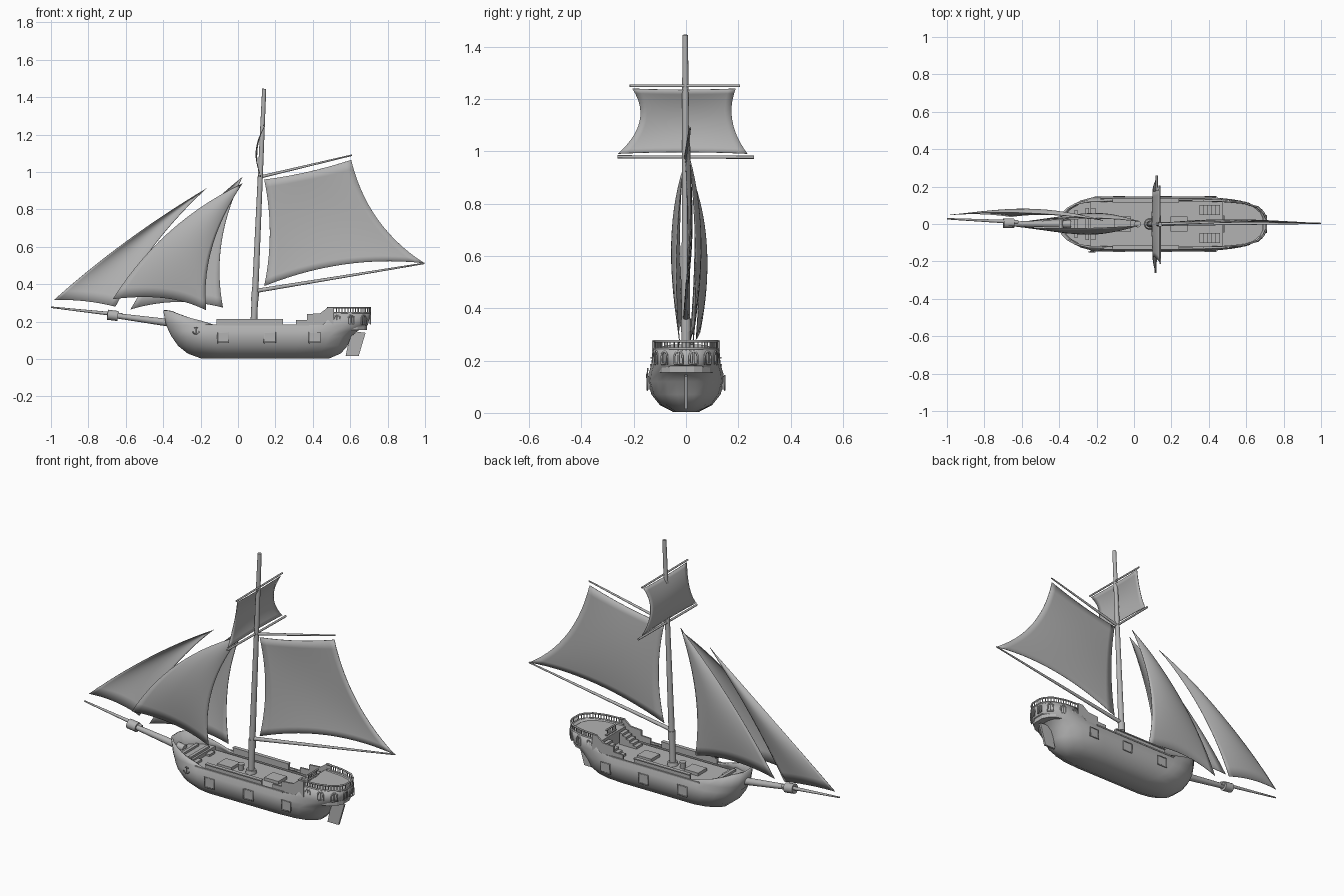
import bpy, bmesh, math
from mathutils import Vector, Matrix

cube = bpy.data.objects.get("Cube")
if cube:
    bpy.data.objects.remove(cube)

GREY = (0.45, 0.45, 0.45, 1)
mat = bpy.data.materials.new("plain grey")
mat.use_nodes = True
mat.diffuse_color = GREY
mat.node_tree.nodes["Principled BSDF"].inputs["Base Color"].default_value = GREY


def link(name, data):
    ob = bpy.data.objects.new(name, data)
    bpy.context.scene.collection.objects.link(ob)
    data.materials.append(mat)
    return ob


def finish(name, bm, smooth=False, recalc=True):
    if recalc:
        bmesh.ops.recalc_face_normals(bm, faces=bm.faces)
    me = bpy.data.meshes.new(name)
    bm.to_mesh(me)
    bm.free()
    ob = link(name, me)
    if smooth:
        bpy.ops.object.select_all(action='DESELECT')
        ob.select_set(True)
        bpy.context.view_layer.objects.active = ob
        bpy.ops.object.shade_smooth_by_angle(angle=math.radians(40))
    return ob


def boxes(name, items):
    """Each item is (centre, size)."""
    bm = bmesh.new()
    for c, s in items:
        bmesh.ops.create_cube(bm, size=1, matrix=Matrix.Translation(c) @ Matrix.Diagonal((*s, 1)))
    return finish(name, bm)


def spar(name, a, b, r1, r2):
    a, b = Vector(a), Vector(b)
    d = b - a
    bm = bmesh.new()
    m = Matrix.Translation((a + b) / 2) @ d.to_track_quat('Z', 'Y').to_matrix().to_4x4()
    bmesh.ops.create_cone(bm, cap_ends=True, segments=14, radius1=r1, radius2=r2, depth=d.length, matrix=m)
    return finish(name, bm, True)


def tubes(name, paths, r):
    cu = bpy.data.curves.new(name, 'CURVE')
    cu.dimensions = '3D'
    cu.bevel_depth = r
    cu.bevel_resolution = 1
    cu.use_fill_caps = True
    for path in paths:
        sp = cu.splines.new('POLY')
        sp.points.add(len(path) - 1)
        for p, co in zip(sp.points, path):
            p.co = (*co, 1)
    return link(name, cu)


def slab(name, pts, vec):
    """Flat polygon extruded along a vector."""
    bm = bmesh.new()
    f = bm.faces.new([bm.verts.new(p) for p in pts])
    ex = bmesh.ops.extrude_face_region(bm, geom=[f])["geom"]
    bmesh.ops.translate(bm, vec=vec, verts=[v for v in ex if isinstance(v, bmesh.types.BMVert)])
    return finish(name, bm)


# Hull plan: offsets from each end paired with a share of the half width
BOW = [(0, .25), (.012, .45), (.04, .68), (.085, .88), (.15, 1)]
STERN = [(.22, 1), (.12, .93), (.05, .75), (.015, .5), (0, .25)]


def side(xb, xs, hw, n=12):
    a, b = xb + .15, xs - .22
    mid = [(a + (b - a) * i / n, hw) for i in range(1, n)]
    return [(xb + d, hw * w) for d, w in BOW] + mid + [(xs - d, hw * w) for d, w in STERN]


def loop(xb, xs, hw):
    s = side(xb, xs, hw)
    return [(x, -y) for x, y in s] + [(x, y) for x, y in reversed(s)]


def sheer(x):
    if x < -.17:
        return .2 + .06 * min(1, (-.17 - x) / .2) ** 1.3
    return .245 if x > .44 else .183


# Hull shell
LEVELS = [(.004, -.2, .49, .05), (.03, -.27, .55, .1), (.07, -.32, .585, .132), (.12, -.355, .605, .147),
          (.15, -.37, .64, .143), (.183, -.385, .695, .133), (None, -.4, .71, .126)]
bm = bmesh.new()
rings = [[bm.verts.new((x, y, sheer(x) if z is None else z)) for x, y in loop(xb, xs, hw)]
         for z, xb, xs, hw in LEVELS]
bm.faces.new(rings[0])
for lo, hi in zip(rings, rings[1:]):
    for i in range(len(lo)):
        j = (i + 1) % len(lo)
        vs = [lo[i], lo[j], hi[j], hi[i]]
        bm.faces.new(vs)
bmesh.ops.remove_doubles(bm, verts=bm.verts, dist=.002)
hull = finish("hull", bm, True)
sol = hull.modifiers.new("thickness", 'SOLIDIFY')
sol.thickness = .01
sol.offset = -1


# Decks
def deck(name, x0, x1, z0, z1):
    pts = [(min(max(x, x0), x1), y, z0) for x, y in loop(-.375, .69, .122)]
    clean = [p for i, p in enumerate(pts) if p != pts[i - 1]]
    keep = [p for i, p in enumerate(clean)
            if not (clean[i - 1][0] == p[0] == clean[(i + 1) % len(clean)][0])]
    return slab(name, keep, (0, 0, z1 - z0))


deck("main_deck", -1, 1, .155, .165)
deck("fore_deck", -1, -.23, .16, .187)
deck("poop_deck", .47, 1, .16, .237)

# Bulwarks, keel band and deck fittings
for s, tag in ((-1, "right"), (1, "left")):
    y = s * .13
    slab("long_bulwark_" + tag, [(-.115, y, .175), (-.115, y, .21), (.24, y, .21), (.24, y, .175)], (0, -s * .012, 0))
    prof = [(.31, .175), (.31, .208), (.37, .21), (.37, .24), (.44, .245), (.48, .276), (.51, .276), (.51, .175)]
    slab("quarter_bulwark_" + tag, [(x, y, z) for x, z in prof], (0, -s * .01, 0))
    boxes("rail_cap_" + tag, [((.0625, s * .125, .21), (.355, .022, .006)),
                              ((.1, s * .133, .182), (.56, .008, .008))])
    boxes("poop_stair_" + tag, [((.36 + .022 * i, s * .075, .165 + .0065 * (i + 1)), (.022, .055, .013 * (i + 1)))
                                for i in range(5)])
    boxes("fore_stair_" + tag, [((-.218, s * .06, .171), (.025, .05, .012))])
    # Gun ports: framed lids standing off the side
    boxes("gun_ports_" + tag, [((x, s * .143, .115), (.055, .009, .05)) for x in (-.08, .17, .41)])
    tubes("gun_port_frames_" + tag, [[(x + a * .03, s * .148, .115 + b * .028) for a, b in
          ((-1, -1), (1, -1), (1, 1), (-1, 1), (-1, -1))] for x in (-.08, .17, .41)], .003)
boxes("deck_hatches", [((-.06, 0, .172), (.09, .08, .02)), ((.24, 0, .172), (.09, .08, .02))])
boxes("fore_beams", [((-.25, 0, .192), (.018, .17, .014)), ((-.31, 0, .192), (.018, .15, .014))])
spar("capstan", (.02, 0, .165), (.02, 0, .2), .014, .018)
spar("mast_collar", (.084, 0, .165), (.085, 0, .185), .03, .026)


# Poop railing
def upper_width(x, xb=-.4, xs=.71, hw=.126):
    pts = side(xb, xs, hw)
    for (x0, y0), (x1, y1) in zip(pts, pts[1:]):
        if x0 <= x <= x1 and x1 > x0:
            return y0 + (y1 - y0) * (x - x0) / (x1 - x0)
    return pts[-1][1]


half = [(x, y) for x, y in side(-.4, .707, .122) if x > .5]
run = [(.48, -.122)] + [(x, -y) for x, y in half] + [(x, y) for x, y in reversed(half)] + [(.48, .122)]
run_3d = [Vector((x, y, 0)) for x, y in run]
front = [Vector((.48, -.045, 0)), Vector((.48, .045, 0))]
for name, path in (("stern_railing", run_3d), ("poop_front_railing", front)):
    posts = []
    for a, b in zip(path, path[1:]):
        n = max(1, round((b - a).length / .016))
        posts += [a.lerp(b, i / n) for i in range(n)]
    tubes(name + "_posts", [[p + Vector((0, 0, .237)), p + Vector((0, 0, .273))] for p in posts], .0028)
    tubes(name + "_top", [[p + Vector((0, 0, .274)) for p in path]], .005)
    tubes(name + "_foot", [[p + Vector((0, 0, .246)) for p in path]], .005)

# Arched windows around the stern
arch = [(-1, 0), (-1, .6)] + [(-math.cos(t * math.pi / 6), .6 + .4 * math.sin(t * math.pi / 6)) for t in range(1, 6)]
arch += [(1, .6), (1, 0), (-1, 0)]
frames = []
for x in (.53, .605, .673, .71):
    for s in (-1, 1):
        if x > .7:
            pos, tan = Vector((.708, s * .029, 0)), Vector((0, 1, 0))
        else:
            pos = Vector((x, s * upper_width(x), 0))
            tan = Vector((x + .01, s * upper_width(x + .01), 0)) - Vector((x - .01, s * upper_width(x - .01), 0))
            tan.normalize()
        for shape in (arch, [(0, 0), (0, 1)]):
            frames.append([pos + tan * u * .016 + Vector((0, 0, .187 + .048 * v)) for u, v in shape])
tubes("stern_window_frames", frames, .004)

# Rudder and anchor
slab("rudder", [(.6, -.006, .13), (.645, -.006, .145), (.682, -.006, .14), (.645, -.006, .015), (.575, -.006, .015)],
     (0, .012, 0))
AX, AZ = -.225, .152
hook = [(AX + .018 * math.sin(a / 5), -.149, AZ - .018 * math.cos(a / 5)) for a in range(-7, 8)]
tubes("anchor", [[(AX, -.146, AZ + .02), (AX, -.149, AZ - .018)], hook,
                 [(AX - .01, -.146, AZ + .013), (AX + .01, -.146, AZ + .013)]], .003)

# Mast, spars and bowsprit
spar("mast", (.083, 0, .16), (.14, -.003, 1.445), .018, .011)
spar("mast_band", (.09, 0, .31), (.092, 0, .36), .02, .02)
spar("boom", (.1, 0, .365), (.998, .004, .512), .011, .004)
spar("gaff", (.125, 0, .975), (.61, .015, 1.09), .008, .004)
spar("upper_yard", (.14, -.215, 1.25), (.137, .207, 1.25), .005, .005)
spar("lower_yard", (.115, -.262, .979), (.122, .26, .977), .006, .006)
spar("bowsprit", (-.34, 0, .19), (-.7, 0, .238), .021, .013)
spar("jib_boom", (-.62, .01, .235), (-1, .028, .277), .011, .004)
spar("bowsprit_cap", (-.642, .004, .23), (-.698, .004, .237), .027, .027)


# Sails: patch between four curved edges with an extra belly
def sail(name, corners, bows, belly, n=14):
    a, b, c, d = (Vector(p) for p in corners)   # foot a-b, head d-c
    foot, head, left, right = (Vector(p) for p in bows)
    belly = Vector(belly)
    bm = bmesh.new()
    grid = []
    for j in range(n + 1):
        v = j / n
        row = []
        for i in range(n + 1):
            u = i / n
            hu, hv = 4 * u * (1 - u), 4 * v * (1 - v)
            p = a.lerp(b, u).lerp(d.lerp(c, u), v)
            p += hu * (foot * (1 - v) + head * v) + hv * (left * (1 - u) + right * u) + hu * hv * belly
            row.append(bm.verts.new(p))
        grid.append(row)
    for j in range(n):
        for i in range(n):
            bm.faces.new([grid[j][i], grid[j][i + 1], grid[j + 1][i + 1], grid[j + 1][i]])
    bmesh.ops.remove_doubles(bm, verts=bm.verts, dist=.0005)
    ob = finish(name, bm, True)
    m = ob.modifiers.new("cloth", 'SOLIDIFY')
    m.thickness = .003


sail("main_sail", [(.14, 0, .39), (.997, .004, .512), (.605, .015, 1.065), (.14, 0, .96)],
     [(0, .008, .055), (0, 0, -.012), (.03, .008, 0), (-.055, .008, -.04)], (0, .008, 0))
sail("top_sail", [(.115, -.26, .99), (.115, .235, .99), (.137, .19, 1.24), (.137, -.205, 1.24)],
     [(0, 0, .006), (0, 0, -.004), (-.025, .055, 0), (-.025, -.035, 0)], (-.006, 0, 0))


def jib(name, tack, clew, peak, foot, luff, leech, belly):
    sail(name, [tack, clew, peak, peak], [foot, (0, 0, 0), luff, leech], belly)


jib("outer_jib", (-.985, .05, .315), (-.655, .04, .28), (-.165, .02, .915),
    (0, .01, .012), (-.015, .025, .02), (-.03, .02, .02), (0, .02, 0))
jib("middle_jib", (-.67, -.01, .32), (-.17, -.025, .26), (.025, -.01, .94),
    (.03, -.01, .035), (-.045, -.015, .05), (-.065, -.02, 0), (0, -.02, 0))
jib("inner_jib", (-.575, .015, .265), (-.08, .03, .275), (.025, .015, .975),
    (0, .005, .035), (-.03, .02, .035), (-.06, .015, 0), (0, .02, 0))
